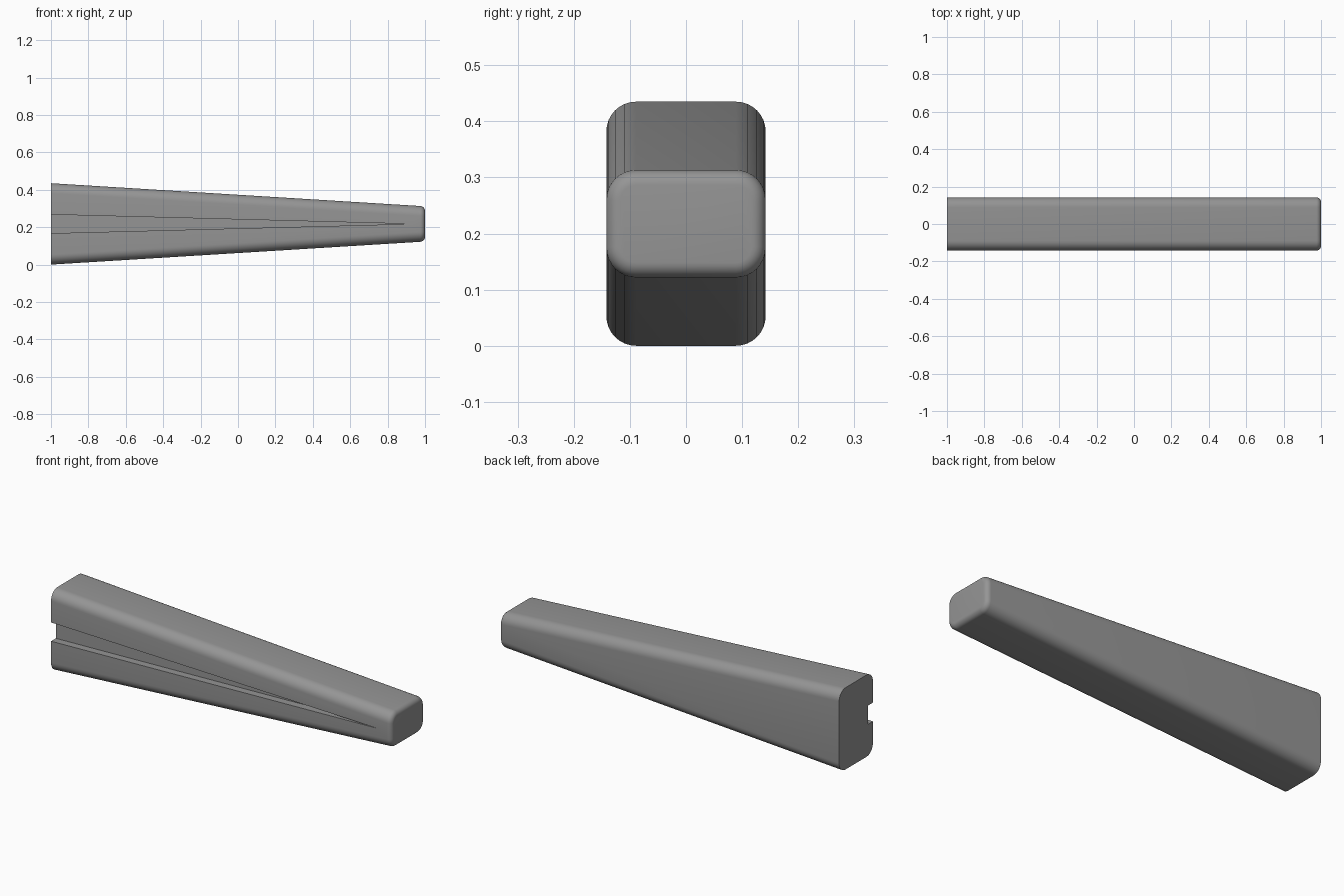
import bpy, bmesh
from math import sin, cos, pi

if "Cube" in bpy.data.objects:
    bpy.data.objects.remove(bpy.data.objects["Cube"], do_unlink=True)

MID = 0.2175        # height of the long axis
WIDTH = 0.142       # half width
CORNER = 0.053      # radius of the long edges
TIP = 0.025         # radius around the small end

grey = bpy.data.materials.new("plain grey")
grey.use_nodes = True
colour = (0.3, 0.3, 0.3, 1)
grey.diffuse_color = colour
grey.node_tree.nodes["Principled BSDF"].inputs["Base Color"].default_value = colour


def half_height(x):
    return 0.2175 - (x + 1) * 0.0617


def section(x, inset=0.0, steps=8):
    """Rounded rectangle across the bar at x, shrunk by inset."""
    r = CORNER - inset
    points = []
    for k, (sy, sz) in enumerate([(1, 1), (-1, 1), (-1, -1), (1, -1)]):
        for i in range(steps + 1):
            a = (k + i / steps) * pi / 2
            points.append((x, sy * (WIDTH - CORNER) + r * cos(a),
                           MID + sz * (half_height(x) - CORNER) + r * sin(a)))
    return points


def loft(name, sections):
    """Object skinned over a row of equal cross-sections, with end caps."""
    bm = bmesh.new()
    rings = [[bm.verts.new(p) for p in s] for s in sections]
    for a, b in zip(rings, rings[1:]):
        for i in range(len(a)):
            j = (i + 1) % len(a)
            bm.faces.new((a[i], a[j], b[j], b[i]))
    bm.faces.new(rings[0])
    bm.faces.new(rings[-1])
    bmesh.ops.recalc_face_normals(bm, faces=bm.faces)
    mesh = bpy.data.meshes.new(name)
    bm.to_mesh(mesh)
    bm.free()
    obj = bpy.data.objects.new(name, mesh)
    bpy.context.collection.objects.link(obj)
    mesh.materials.append(grey)
    return obj


# Tapered bar with a rounded small end
rows = [section(-1)]
for i in range(7):
    a = i / 6 * pi / 2
    rows.append(section(1 - TIP + TIP * sin(a), TIP * (1 - cos(a))))
bar = loft("tapered_bar", rows)

# Wedge-shaped groove in the front face, running out to a point
slope = 0.05 / 1.92
start = 0.05 + 0.1 * slope
outline = [(-1.1, MID + start), (-1.1, MID - start), (0.92, MID)]
cutter = loft("groove_cutter", [[(x, y, z) for x, z in outline]
                                for y in (-0.3, 0.04 - WIDTH)])
cutter.hide_render = True
cutter.hide_set(True)

groove = bar.modifiers.new("groove", 'BOOLEAN')
groove.operation = 'DIFFERENCE'
groove.solver = 'EXACT'
groove.object = cutter

bpy.context.view_layer.objects.active = bar
bar.select_set(True)
bpy.ops.object.modifier_apply(modifier=groove.name)
bpy.data.objects.remove(cutter, do_unlink=True)
bpy.ops.object.shade_smooth_by_angle(angle=pi / 6)
